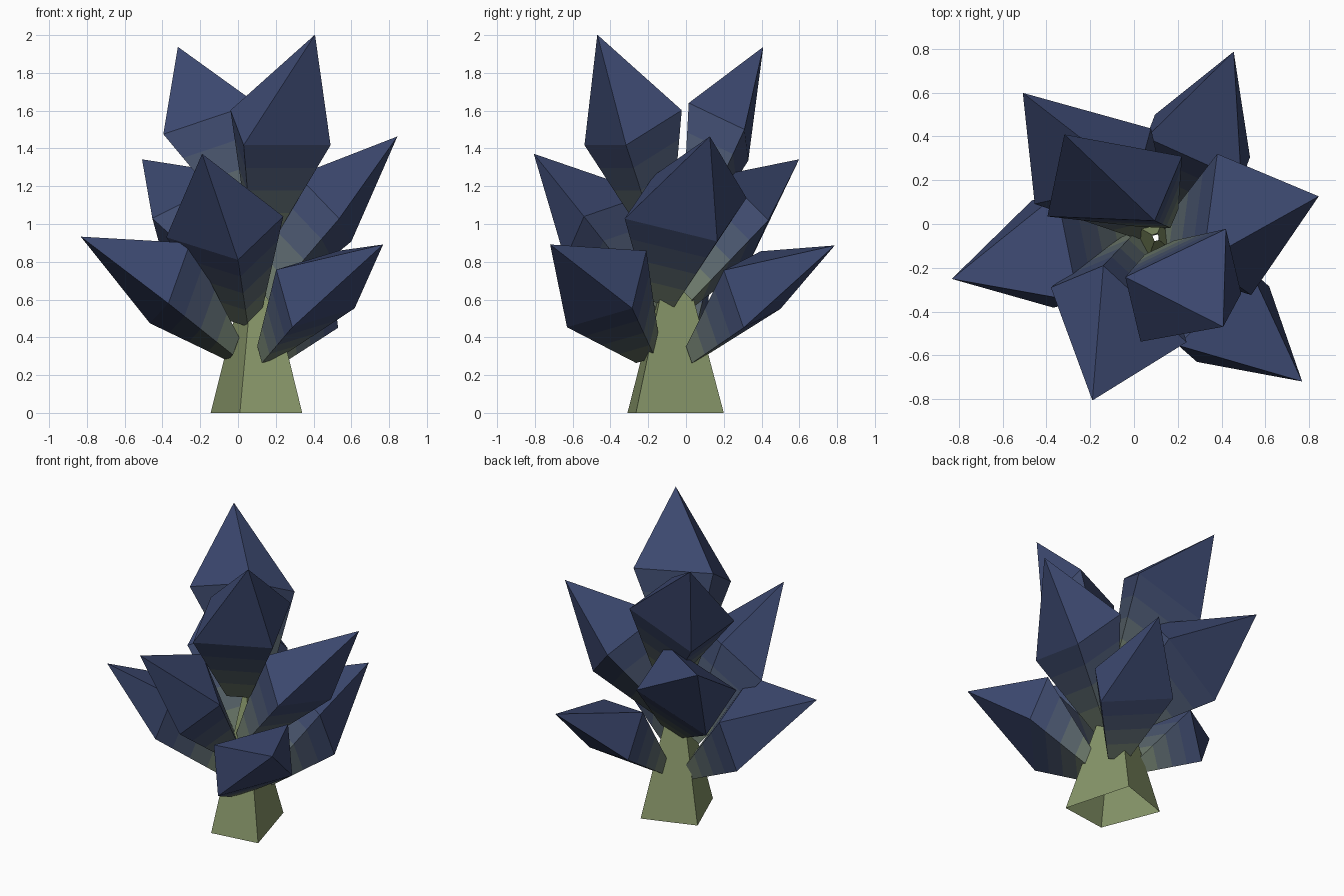
import bpy
from mathutils import Vector as V

if "Cube" in bpy.data.objects:
    bpy.data.objects.remove(bpy.data.objects["Cube"])

BLUE, GREEN = V((0.045, 0.065, 0.16)), V((0.24, 0.30, 0.14))


def material(name, colour):
    m = bpy.data.materials.new(name)
    m.diffuse_color = (*colour, 1)
    m.use_nodes = True
    m.node_tree.nodes["Principled BSDF"].inputs["Base Color"].default_value = m.diffuse_color
    return m


def build(name, rings, tip=None, mats=()):
    """Four-sided flat-faced shell through rings, optionally closed to a tip."""
    verts = [p for r in rings for p in r]
    faces = [(4*b + i, 4*b + (i+1) % 4, 4*b + 4 + (i+1) % 4, 4*b + 4 + i)
             for b in range(len(rings) - 1) for i in range(4)]
    if tip is not None:
        k = len(verts) - 4
        verts.append(tip)
        faces += [(k + i, k + (i+1) % 4, k + 4) for i in range(4)]
    me = bpy.data.meshes.new(name)
    me.from_pydata([tuple(v) for v in verts], [], faces)
    for m in mats:
        me.materials.append(m)
    for p in me.polygons:
        p.material_index = min(p.index // 4, len(mats) - 1)
    ob = bpy.data.objects.new(name, me)
    bpy.context.collection.objects.link(ob)


def ring(c, w, t):
    return [c + (w*a + t*b) / 2 for a, b in ((-1, -1), (1, -1), (1, 1), (-1, 1))]


# Leaf colours fade from green at the root to blue at the widest part
BANDS = 4
leaf_mats = [material(f"leaf_fade_{i}", GREEN.lerp(BLUE, (0.45, 0.7, 0.88, 0.97)[i]))
             for i in range(BANDS)] + [material("leaf_blue", BLUE)]


def leaf(name, centre, width, thick, root):
    """Bud leaf: small root, wide rectangular middle, pointed tip."""
    c, w, t = V(centre), V(width), V(thick)
    k = (w.length * t.length) ** 0.5 / 0.4
    n = w.cross(t).normalized() * k
    tip = c + w*0.145 + t*0.14 + n*0.517
    base = c - w*root[0] - t*root[1] - n*root[2]
    rings = []
    for i in range(BANDS + 1):
        f = i / BANDS
        s = 0.29 + 0.71*f
        rings.append(ring(base.lerp(c, f), w*s, t*s))
    build(name, rings, tip, leaf_mats)


# Tiers: root offset, then (centre, width vector, thickness vector) per leaf
tiers = {
    "lower_leaf": ((0.1, 0.58, 0.424), [
        ((.41, -.42, .656), (.33, .345, .10), (-.085, .075, .305)),
        ((.293, .35, .653), (-.434, .195, .10), (-.04, -.105, .305)),
        ((-.36, -.123, .687), (.098, -.49, .105), (.115, .028, .32))]),
    "middle_leaf": ((0.01, 0.44, 0.525), [
        ((-.07, -.415, .985), (.38, -.35, -.12), (.24, .10, .23)),
        ((.458, -.002, 1.083), (.065, .49, -.12), (-.22, .155, .23)),
        ((-.188, .264, 1.025), (-.465, -.104, -.231), (-.066, -.241, .241))]),
    "upper_leaf": ((0.01, 0.44, 0.515), [
        ((.225, -.28, 1.51), (.46, .22, 0), (-.07, .295, .185)),
        ((-.088, .172, 1.488), (-.49, .02, -.165), (-.125, -.295, .14))]),
}
for name, (root, leaves) in tiers.items():
    for i, (c, w, t) in enumerate(leaves):
        leaf(f"{name}_{i + 1}", c, w, t, root)

# Stem: open tapering four-sided trunk
foot = [V((.01, -.31, 0)), V((.34, -.265, 0)), V((.21, .20, 0)), V((-.145, .08, 0))]
top = V((.10, -.06, .98))
build("stem", [foot, [p.lerp(top, 0.93) for p in foot]],
      mats=[material("stem_green", GREEN)])
